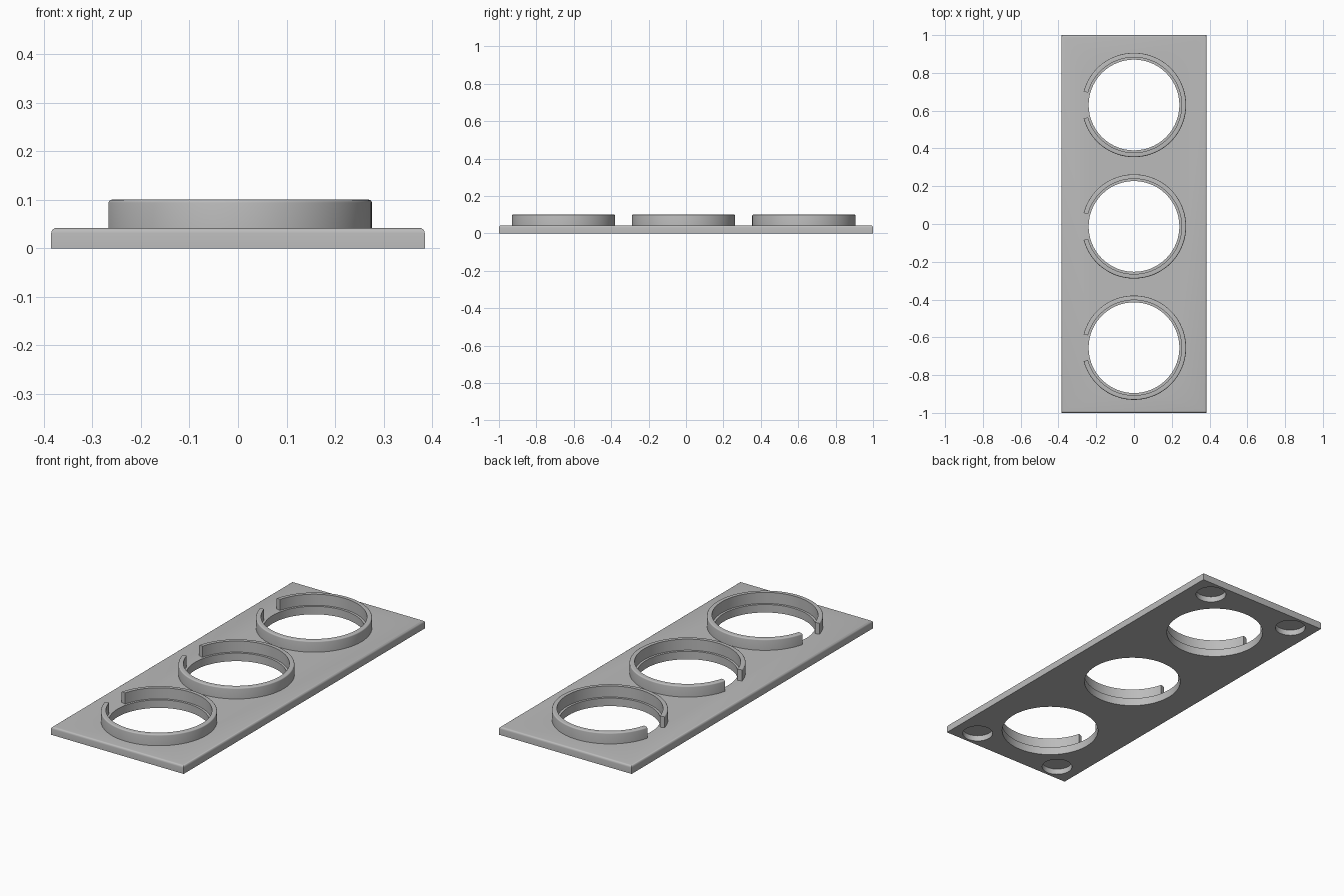
import bpy, bmesh, math

if "Cube" in bpy.data.objects:
    bpy.data.objects.remove(bpy.data.objects["Cube"])

HALF_X, HALF_Y, PLATE_TOP, RING_TOP = 0.385, 1.0, 0.042, 0.1
HOLE_R, RING_IN, RING_OUT = 0.24, 0.252, 0.276
CENTRES_Y = (-0.655, -0.013, 0.63)

grey = bpy.data.materials.new("plain grey")
grey.diffuse_color = (0.5, 0.5, 0.5, 1)
grey.use_nodes = True
grey.node_tree.nodes["Principled BSDF"].inputs["Base Color"].default_value = grey.diffuse_color


def add_object(name, bm):
    bmesh.ops.recalc_face_normals(bm, faces=bm.faces)
    mesh = bpy.data.meshes.new(name)
    bm.to_mesh(mesh)
    bm.free()
    mesh.materials.append(grey)
    obj = bpy.data.objects.new(name, mesh)
    bpy.context.collection.objects.link(obj)
    return obj


def smooth(obj):
    bpy.ops.object.select_all(action='DESELECT')
    obj.select_set(True)
    bpy.context.view_layer.objects.active = obj
    bpy.ops.object.shade_smooth_by_angle(angle=math.radians(30))


def cutter(name, x, y, r, z0, z1, sides):
    bm = bmesh.new()
    bmesh.ops.create_cone(bm, cap_ends=True, segments=sides, radius1=r, radius2=r, depth=z1 - z0)
    bmesh.ops.translate(bm, verts=bm.verts, vec=(x, y, (z0 + z1) / 2))
    obj = add_object(name, bm)
    obj.hide_render = True
    return obj


# Base plate with rounded upper rim
bm = bmesh.new()
bmesh.ops.create_cube(bm, size=1)
for v in bm.verts:
    v.co = (v.co.x * 2 * HALF_X, v.co.y * 2 * HALF_Y, (v.co.z + 0.5) * PLATE_TOP)
rim = [e for e in bm.edges if all(v.co.z > 0.02 for v in e.verts)]
bmesh.ops.bevel(bm, geom=rim, offset=0.011, segments=4, profile=0.5, affect='EDGES')
plate = add_object("base_plate", bm)

# Through holes and blind corner recesses on the underside
cutters = [cutter("hole_cutter", 0, y, HOLE_R, -0.1, 0.2, 96) for y in CENTRES_Y]
cutters += [cutter("recess_cutter", sx * 0.26, sy * 0.91, 0.075, -0.1, 0.03, 48)
            for sx in (-1, 1) for sy in (-1, 1)]
for c in cutters:
    mod = plate.modifiers.new("cut", 'BOOLEAN')
    mod.operation, mod.solver, mod.object = 'DIFFERENCE', 'EXACT', c
bpy.context.view_layer.objects.active = plate
for mod in list(plate.modifiers):
    bpy.ops.object.modifier_apply(modifier=mod.name)
for c in cutters:
    bpy.data.objects.remove(c)
smooth(plate)

# Open rings: a rounded wall profile swept around, leaving a gap facing -x
F = 0.006
profile = [(RING_IN, PLATE_TOP - 0.002), (RING_OUT, PLATE_TOP - 0.002)]
profile += [(RING_OUT - F + F * math.cos(a), RING_TOP - F + F * math.sin(a))
            for a in (i * math.pi / 8 for i in range(5))]
profile.append((RING_IN, RING_TOP))
GAP, STEPS = math.radians(15), 88
for name, cy in zip(("front_ring", "middle_ring", "back_ring"), CENTRES_Y):
    bm = bmesh.new()
    loops = []
    for i in range(STEPS + 1):
        a = -math.pi + GAP + i * 2 * (math.pi - GAP) / STEPS
        loops.append([bm.verts.new((r * math.cos(a), cy + r * math.sin(a), z)) for r, z in profile])
    n = len(profile)
    for p, q in zip(loops, loops[1:]):
        for k in range(n):
            bm.faces.new((p[k], p[(k + 1) % n], q[(k + 1) % n], q[k]))
    bm.faces.new(loops[0])
    bm.faces.new(loops[-1])
    smooth(add_object(name, bm))
